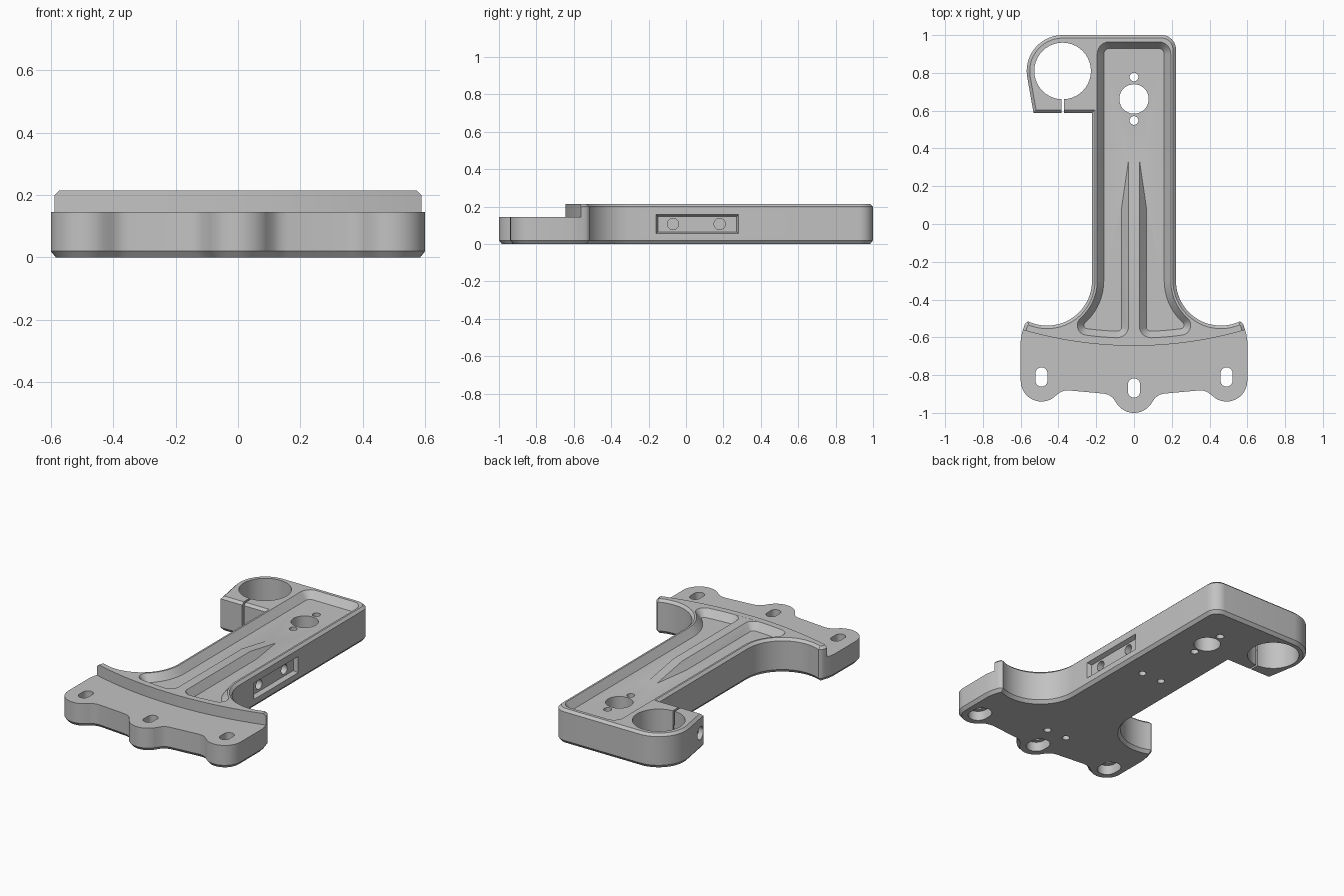
import bpy, bmesh
from math import sin, cos, radians, sqrt
from mathutils import Vector, Matrix

if "Cube" in bpy.data.objects:
    bpy.data.objects.remove(bpy.data.objects["Cube"])

metal = bpy.data.materials.new("grey_metal")
metal.use_nodes = True
metal.diffuse_color = (0.54, 0.54, 0.54, 1)
metal.node_tree.nodes["Principled BSDF"].inputs["Base Color"].default_value = (0.54, 0.54, 0.54, 1)


def arc(cx, cy, r, a0, a1, n=12):
    angles = [radians(a0 + (a1 - a0) * i / n) for i in range(n + 1)]
    return [(cx + r * cos(a), cy + r * sin(a)) for a in angles]


def mirrored(half):
    return half + [(-x, y) for x, y in reversed(half) if abs(x) > 1e-5]


def grow(pts, d):
    """Offset a clockwise outline outwards by d, with mitred corners."""
    out = []
    for i, p in enumerate(pts):
        p, a, b = Vector(p), Vector(pts[i - 1]), Vector(pts[(i + 1) % len(pts)])
        e, f = (p - a).normalized(), (b - p).normalized()
        n, m = Vector((-e.y, e.x)), Vector((-f.y, f.x))
        out.append(p + (n + m) * (d / (1 + n.dot(m))))
    return out


def loft(name, pts, layers, matrix=Matrix()):
    """Solid from an outline, swept through (height, offset) layers."""
    bm = bmesh.new()
    rings = [[bm.verts.new((x, y, z)) for x, y in grow(pts, d)] for z, d in layers]
    for low, high in zip(rings, rings[1:]):
        for i in range(len(pts)):
            bm.faces.new((low[i - 1], low[i], high[i], high[i - 1]))
    bm.faces.new(rings[0])
    bm.faces.new(rings[-1])
    bm.transform(matrix)
    return finish(name, bm)


def finish(name, bm):
    bmesh.ops.recalc_face_normals(bm, faces=bm.faces)
    mesh = bpy.data.meshes.new(name)
    bm.to_mesh(mesh)
    bm.free()
    mesh.materials.append(metal)
    ob = bpy.data.objects.new(name, mesh)
    bpy.context.collection.objects.link(ob)
    return ob


def combine(other, operation="DIFFERENCE"):
    other.hide_render = True
    mod = body.modifiers.new("combine", "BOOLEAN")
    mod.operation, mod.object, mod.solver = operation, other, "EXACT"
    bpy.context.view_layer.objects.active = body
    bpy.ops.object.modifier_apply(modifier=mod.name)
    bpy.data.objects.remove(other)


def slot(x, y, r, z0, z1, straight=0.0, matrix=Matrix()):
    """Round or long hole cutter."""
    h = straight / 2
    pts = arc(x, y + h, r, 180, 0, 20) + arc(x, y - h, r, 0, -180, 20)
    if not straight:
        pts = arc(x, y, r, 360, 9, 39)
    combine(loft("hole_cutter", pts, [(z0, 0), (z1, 0)], matrix))


# Plate half outline, from the arm fillet round to the front lobe
half = (arc(.46, -.30, .238, 180, 295, 24)
        + [(.572, -.523), (.58, -.535), (.584, -.55), (.594, -.58), (.6, -.62)]
        + arc(.49, -.83, .11, 0, -122)
        + [(.407, -.903), (.386, -.888), (.365, -.882), (.345, -.881),
           (.16, -.898), (.135, -.904), (.112, -.92)]
        + arc(0, -.89, .11, -35, -90))
clamp = [(-.222, .588), (-.532, .588)] + arc(-.378, .81, .19, 190, 90, 24)
corner = arc(.147, .925, .075, 90, 0)
body = loft("bracket_body", mirrored(half) + clamp + corner,
            [(0, -.016), (.02, 0), (.2, 0), (.215, -.016)])

# Shallow drafted pocket along the arm
edge = (arc(.13, .9, .03, 90, 0, 6) + arc(.46, -.30, .30, 180, 228, 14)
        + arc(.2472, -.5363, .018, 42, -80, 8)
        + [(x, 1.46 - sqrt(2.03 ** 2 - x * x)) for x in (.2, .15, .1, .05, 0)])
combine(loft("pocket_cutter", mirrored(edge), [(.17, 0), (.235, .05)]))

# Central rib that ramps down to the pocket floor
bm = bmesh.new()
for s in (-1, 1):
    for x, y, z in ((.065, -.61, .16), (.065, .09, .16), (.03, .33, .16), (.065, -.61, .17),
                    (.065, .09, .17), (.03, .33, .17), (.03, -.61, .2145), (.03, .08, .2145)):
        bm.verts.new((s * x, y, z))
bmesh.ops.convex_hull(bm, input=bm.verts)
combine(finish("centre_rib", bm), "UNION")

# Rounded inner corners where the rib meets the pocket end
root = [(.065, -.45)] + arc(.09, -.54, .027, 180, 270, 8) + [(.14, -.567), (.14, -.72)]
combine(loft("rib_root", mirrored(root), [(.16, 0), (.17, 0), (.2145, -.035)]), "UNION")

# Lower front step with a curved riser
riser = [(x, 1.455 - sqrt(2.1 ** 2 - x * x)) for x in [i * .05 - .8 for i in range(33)]]
combine(loft("step_cutter", riser + [(.8, -1.2), (-.8, -1.2)], [(.145, 0), (.3, 0)]))

# Clamp bore and slit
slot(-.378, .81, .15, -.1, .4)
combine(loft("slit_cutter", [(-.383, .5), (-.383, .72), (-.371, .72), (-.371, .5)],
             [(-.1, 0), (.4, 0)]))

# Bearing hole with two screw holes
for y, r in ((.662, .078), (.778, .023), (.548, .023)):
    slot(0, y, r, -.1, .4)

# Mounting slots, counterbored underneath
for x, y in ((-.49, -.81), (0, -.868), (.49, -.81)):
    slot(x, y, .032, -.1, .4, .038)
    slot(x, y, .058, -.1, .06, .035)

# Blind holes underneath
for x in (-.07, .07):
    for y in (.16, -.7):
        slot(x, y, .022, -.1, .09)

# Side recess and its holes; local z runs along world x
sideways = Matrix(((0, 0, 1, 0), (1, 0, 0, 0), (0, 1, 0, 0), (0, 0, 0, 1)))
recess = [(-.15, .065), (-.15, .147), (.27, .147), (.27, .065)]
combine(loft("recess_cutter", recess, [(.195, 0), (.235, .015)], sideways))
for y in (-.07, .18):
    slot(y, .107, .03, .1, .3, matrix=sideways)

# Clamp screw hole with counterbore
slot(.628, .107, .022, -.7, -.27, matrix=sideways)
slot(.628, .107, .04, -.7, -.5, matrix=sideways)

body.select_set(True)
bpy.context.view_layer.objects.active = body
bpy.ops.object.shade_smooth_by_angle(angle=radians(28))
